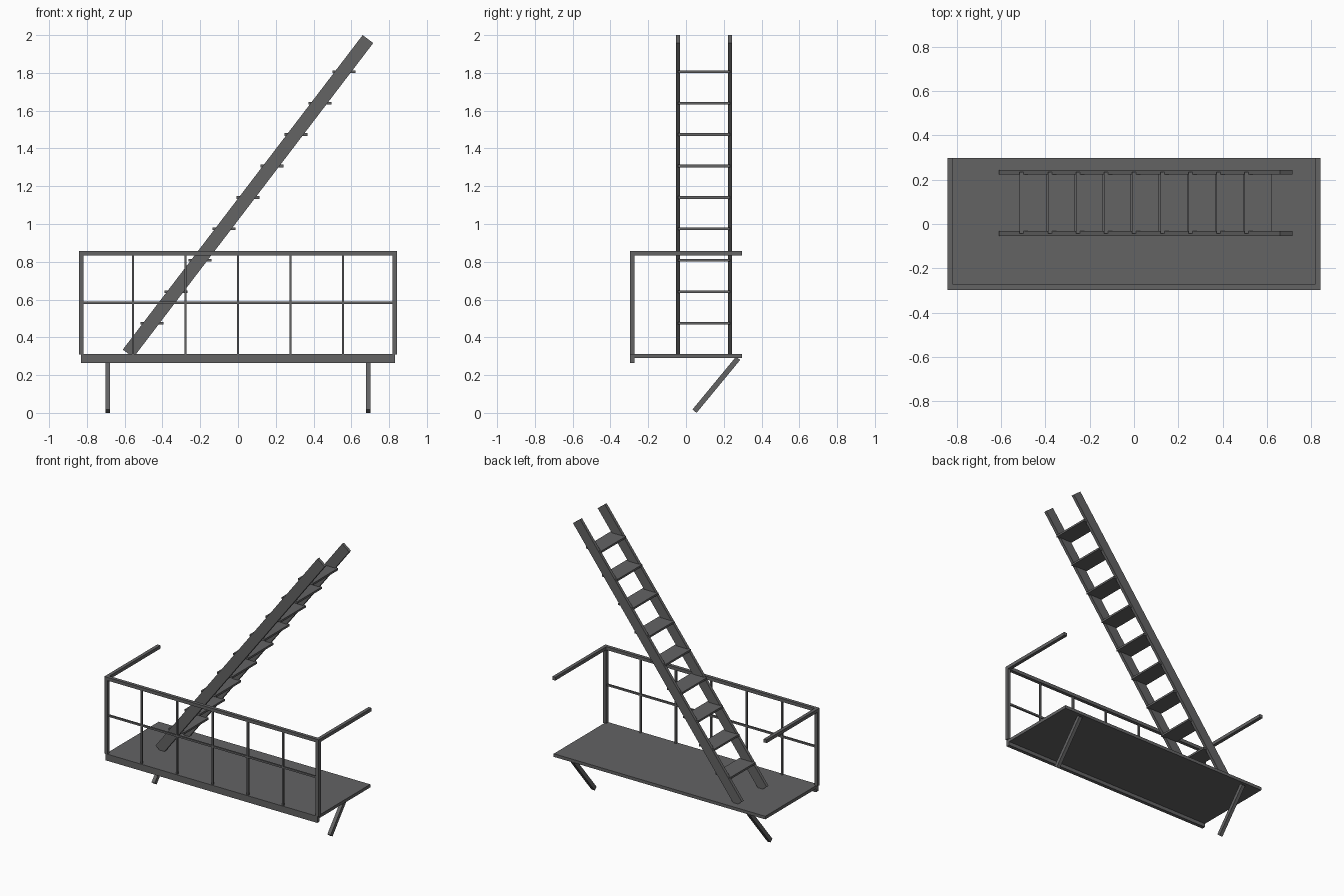
import bpy, bmesh, math
from mathutils import Matrix, Vector

if "Cube" in bpy.data.objects:
    bpy.data.objects.remove(bpy.data.objects["Cube"])

steel = bpy.data.materials.new("dark_grey_steel")
steel.diffuse_color = (0.125, 0.125, 0.127, 1)
steel.use_nodes = True
steel.node_tree.nodes["Principled BSDF"].inputs["Base Color"].default_value = steel.diffuse_color


def box(name, lo, hi):
    """Axis-aligned box between two corners."""
    lo, hi = Vector(lo), Vector(hi)
    return solid(name, Matrix.Translation((lo + hi) / 2), hi - lo)


def bar(name, a, b, width, side):
    """Box running from a to b; 'side' = (axis vector, thickness along it)."""
    a, b = Vector(a), Vector(b)
    z = (b - a).normalized()
    x = Vector(side[0])
    y = z.cross(x)
    rot = Matrix((x, y, z)).transposed().to_4x4()
    return solid(name, Matrix.Translation((a + b) / 2) @ rot,
                 Vector((side[1], width, (b - a).length)))


def solid(name, matrix, size):
    me = bpy.data.meshes.new(name)
    bm = bmesh.new()
    bmesh.ops.create_cube(bm, size=1, matrix=matrix @ Matrix.Diagonal((*size, 1)))
    bm.to_mesh(me)
    bm.free()
    me.materials.append(steel)
    ob = bpy.data.objects.new(name, me)
    bpy.context.collection.objects.link(ob)
    return ob


# platform deck and front edge beam
box("deck", (-0.83, -0.285, 0.29), (0.83, 0.297, 0.312))
box("front_beam", (-0.83, -0.297, 0.265), (0.83, -0.272, 0.312))

# front railing
box("top_rail", (-0.841, -0.297, 0.834), (0.841, -0.273, 0.857))
box("middle_rail", (-0.83, -0.291, 0.576), (0.83, -0.279, 0.589))
for i in range(-2, 3):
    x = i * 0.278
    box("baluster", (x - 0.006, -0.291, 0.31), (x + 0.006, -0.279, 0.84))

# mirrored corner posts, side rails and diagonal support struts
for s, label in ((-1, "left"), (1, "right")):
    x = s * 0.829
    box(label + "_post", (x - 0.012, -0.297, 0.31), (x + 0.012, -0.273, 0.836))
    box(label + "_side_rail", (x - 0.012, -0.274, 0.834), (x + 0.012, 0.297, 0.857))
    bar(label + "_strut", (s * 0.69, 0.045, 0.009), (s * 0.69, 0.276, 0.289),
        0.028, ((1, 0, 0), 0.025))

# steep stair: two stringers and nine treads
bottom, top = Vector((-0.582, 0, 0.314)), Vector((0.688, 0, 1.979))
for y in (-0.043, 0.234):
    off = Vector((0, y, 0))
    bar("stringer", bottom + off, top + off, 0.07, ((0, 1, 0), 0.021))
for i in range(1, 10):
    c = bottom.lerp(top, i / 10)
    z = c.z - 0.006
    box("tread", (c.x - 0.061, -0.043, z - 0.007), (c.x + 0.061, 0.234, z + 0.007))
